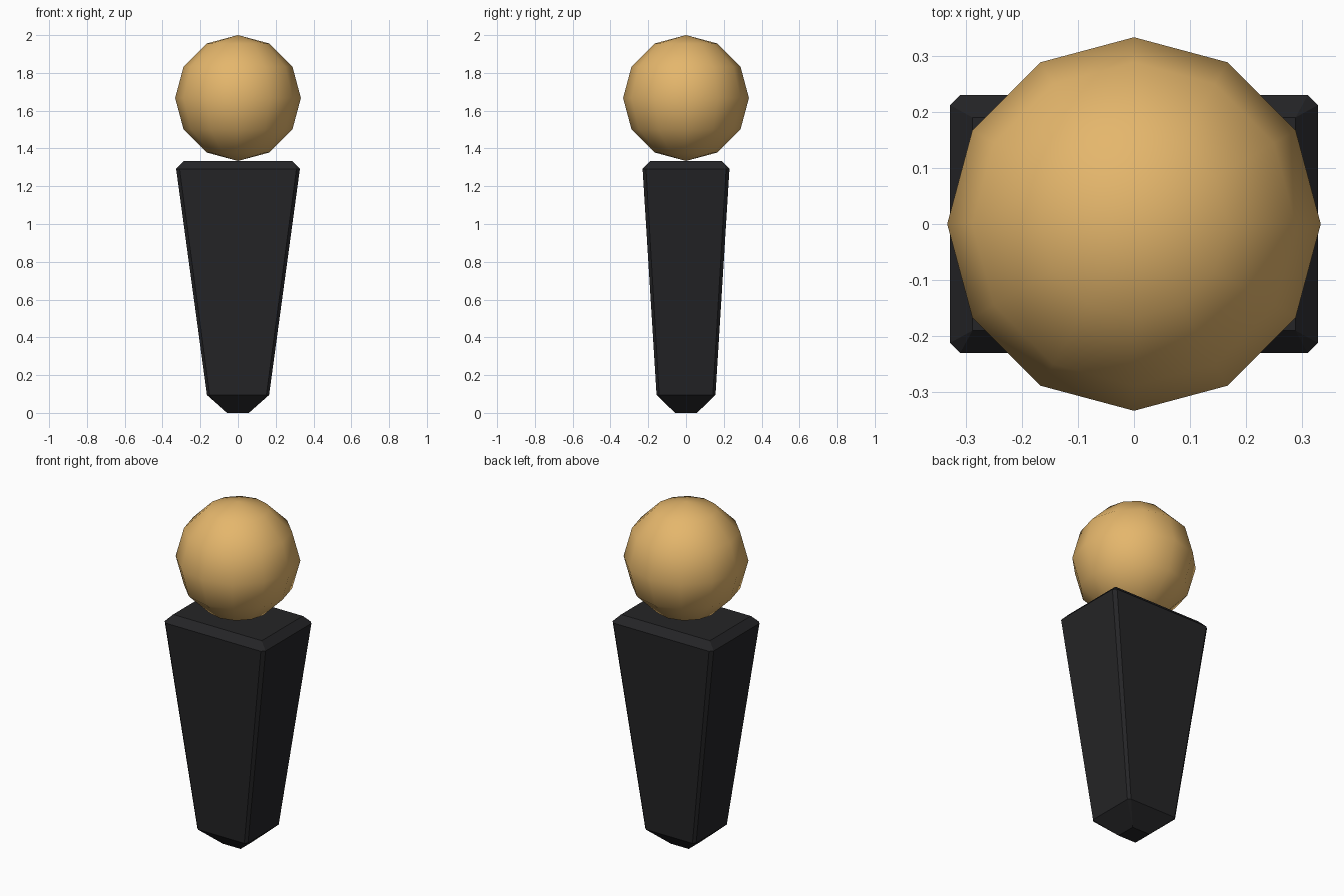
import bpy, bmesh

if "Cube" in bpy.data.objects:
    bpy.data.objects.remove(bpy.data.objects["Cube"])


def material(name, rgb):
    m = bpy.data.materials.new(name)
    m.diffuse_color = (*rgb, 1)
    m.use_nodes = True
    m.node_tree.nodes["Principled BSDF"].inputs["Base Color"].default_value = m.diffuse_color
    return m


def chamfered_ring(bm, hx, hy, z, c):
    # rectangle with cut corners, counter-clockwise
    pts = [(hx, -hy + c), (hx, hy - c), (hx - c, hy), (-hx + c, hy),
           (-hx, hy - c), (-hx, -hy + c), (-hx + c, -hy), (hx - c, -hy)]
    return [bm.verts.new((x, y, z)) for x, y in pts]


# Tapered body: half width, half depth, height, corner cut
sections = [(0.058, 0.058, 0.0, 0.0),
            (0.165, 0.156, 0.095, 0.014),
            (0.328, 0.23, 1.292, 0.018),
            (0.288, 0.19, 1.333, 0.0)]
bm = bmesh.new()
rings = [chamfered_ring(bm, *s) for s in sections]
for low, high in zip(rings, rings[1:]):
    for i in range(8):
        j = (i + 1) % 8
        bm.faces.new((low[i], low[j], high[j], high[i]))
bm.faces.new(rings[0][::-1])
bm.faces.new(rings[-1])
bmesh.ops.remove_doubles(bm, verts=bm.verts, dist=0.0005)
bmesh.ops.recalc_face_normals(bm, faces=bm.faces)
mesh = bpy.data.meshes.new("body")
bm.to_mesh(mesh)
bm.free()
body = bpy.data.objects.new("body", mesh)
bpy.context.collection.objects.link(body)
mesh.materials.append(material("dark", (0.018, 0.018, 0.02)))

# Round head
bpy.ops.mesh.primitive_uv_sphere_add(segments=12, ring_count=6, radius=0.333,
                                     location=(0, 0, 1.667))
head = bpy.context.object
head.name = "head"
bpy.ops.object.shade_smooth()
head.data.materials.append(material("tan", (0.78, 0.47, 0.15)))
